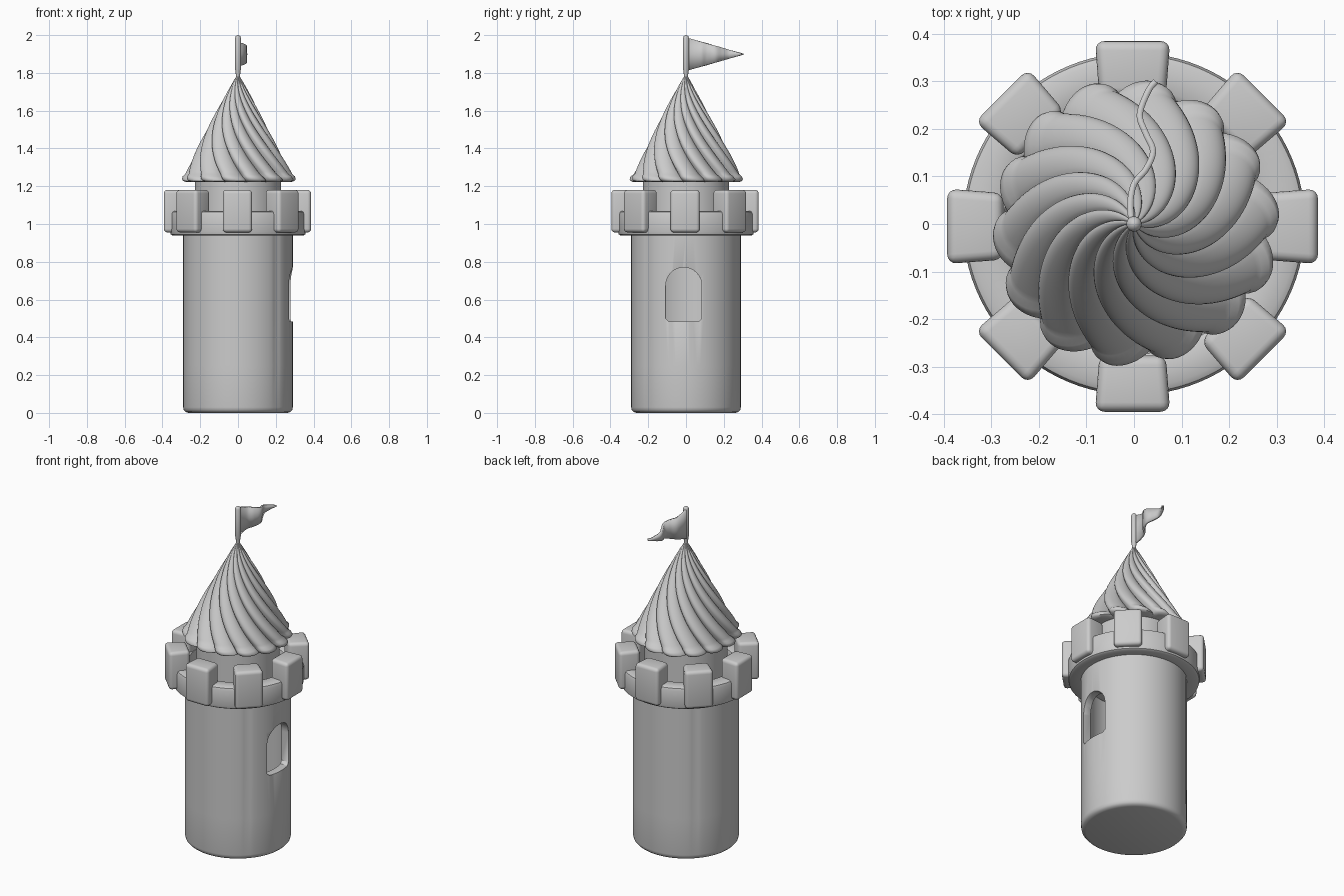
import bpy, bmesh, math
from mathutils import Matrix, Vector

if "Cube" in bpy.data.objects:
    bpy.data.objects.remove(bpy.data.objects["Cube"])

stone = bpy.data.materials.new("pale grey stone")
stone.diffuse_color = (0.6, 0.6, 0.6, 1)
stone.use_nodes = True
stone.node_tree.nodes["Principled BSDF"].inputs["Base Color"].default_value = stone.diffuse_color


def finish(name, bm, angle=40):
    bmesh.ops.recalc_face_normals(bm, faces=bm.faces)
    me = bpy.data.meshes.new(name)
    bm.to_mesh(me)
    bm.free()
    ob = bpy.data.objects.new(name, me)
    bpy.context.collection.objects.link(ob)
    me.materials.append(stone)
    bpy.ops.object.select_all(action='DESELECT')
    ob.select_set(True)
    bpy.context.view_layer.objects.active = ob
    bpy.ops.object.shade_smooth_by_angle(angle=math.radians(angle))
    return ob


def lathe(name, profile, seg=96, shape=None, closed=False, angle=40):
    """Spin (r, z) points; shape(r, z, a) may return an adjusted (r, a)."""
    bm = bmesh.new()
    rings = []
    for r, z in profile:
        ring = []
        for i in range(seg):
            a = 2 * math.pi * i / seg
            rr, aa = shape(r, z, a) if shape else (r, a)
            ring.append(bm.verts.new((rr * math.cos(aa), rr * math.sin(aa), z)))
        rings.append(ring)
    pairs = list(zip(rings, rings[1:]))
    if closed:
        pairs.append((rings[-1], rings[0]))
    else:
        bm.faces.new(rings[0])
        bm.faces.new(rings[-1])
    for lo, hi in pairs:
        for i in range(seg):
            j = (i + 1) % seg
            bm.faces.new((lo[i], lo[j], hi[j], hi[i]))
    return finish(name, bm, angle)


def cut(target, cutter):
    mod = target.modifiers.new("cut", 'BOOLEAN')
    mod.operation, mod.object, mod.solver = 'DIFFERENCE', cutter, 'EXACT'
    cutter.hide_render = True
    cutter.hide_set(True)


# Tower wall with two shallow vertical seams
def seams(r, z, a):
    dip = 0
    for s in (-math.pi / 4, 3 * math.pi / 4):
        d = math.remainder(a - s, 2 * math.pi)
        dip += 0.007 * math.exp(-(d / 0.05) ** 2) * min(1, z / 0.2)
    return r - dip, a


wall = lathe("tower_wall", [(0.262, 0), (0.278, 0.005), (0.287, 0.015), (0.29, 0.03), (0.29, 0.25),
                            (0.29, 0.5), (0.29, 0.75), (0.29, 0.95)], shape=seams)
cut(wall, lathe("cavity_cutter", [(0.245, 0.04), (0.245, 0.92)]))

# Arched window opening on the right side
bm = bmesh.new()
hw, z0, zs, yc = 0.095, 0.485, 0.675, -0.012
outline = [(-hw + 0.015, z0), (hw - 0.015, z0), (hw, z0 + 0.015)]
outline += [(hw * math.cos(math.pi * i / 20), zs + 0.095 * math.sin(math.pi * i / 20)) for i in range(21)]
outline += [(-hw, z0 + 0.015)]
face = bm.faces.new([bm.verts.new((0.1, yc + y, z)) for y, z in outline])
ext = bmesh.ops.extrude_face_region(bm, geom=[face])
bmesh.ops.translate(bm, vec=(0.3, 0, 0), verts=[v for v in ext["geom"] if isinstance(v, bmesh.types.BMVert)])
cut(wall, finish("window_cutter", bm))
bev = wall.modifiers.new("soft_rim", 'BEVEL')
bev.width, bev.segments, bev.angle_limit = 0.008, 2, math.radians(50)

# Battlement ring, its floor, and the drum under the roof
lathe("battlement_ring", [(0.27, 0.945), (0.345, 0.938), (0.356, 0.945), (0.36, 0.96), (0.36, 1.05),
                          (0.355, 1.064), (0.343, 1.07), (0.285, 1.07), (0.274, 1.064), (0.27, 1.05)],
      closed=True)
lathe("walkway_floor", [(0.28, 0.94), (0.28, 1.0)])
lathe("roof_drum", [(0.228, 0.98), (0.228, 1.24)])

# Eight rounded merlons, a little narrower on the inside
for k in range(8):
    bm = bmesh.new()
    bmesh.ops.create_cube(bm, size=1)
    for v in bm.verts:
        outer = v.co.x > 0
        v.co = Vector((0.39 if outer else 0.272, v.co.y * (0.158 if outer else 0.14),
                       1.068 + v.co.z * 0.226))
    bmesh.ops.bevel(bm, geom=bm.edges[:], offset=0.02, segments=4, profile=0.5, affect='EDGES')
    bm.transform(Matrix.Translation((-0.003, -0.005, 0)) @ Matrix.Rotation(k * math.pi / 4, 4, 'Z'))
    finish(f"merlon_{k + 1}", bm, 60)


# Conical roof with twisted overlapping folds
FOLDS, TOP, BASE = 14, 1.785, 1.222


def swirl(r, z, a):
    t = (TOP - z) / (TOP - BASE)
    u = (a * FOLDS / (2 * math.pi)) % 1
    fold = math.sin(math.pi * u ** 0.75) ** 0.7 if u > 0 else 0
    depth = 0.15 if t < 0.97 else 0.12
    wobble = 1 + 0.02 * math.sin(3 * a + 1)
    return r * wobble * (1 - depth + depth * fold), a + 1.75 * t ** 0.9


profile = [(0.2, BASE), (0.28, BASE), (0.297, BASE + 0.006), (0.302, BASE + 0.015), (0.298, BASE + 0.03)]
N = 36
for i in range(N + 1):
    t = 0.92 * (1 - i / N) + 0.006
    profile.append((0.007 + 0.298 * t ** 0.95, TOP - t * (TOP - BASE)))
lathe("swirled_roof", profile, seg=FOLDS * 12, shape=swirl, angle=50)

# Flag pole
lathe("flag_pole", [(0.008, 1.74), (0.011, 1.78), (0.013, 1.81), (0.016, 1.82), (0.016, 1.985),
                    (0.012, 1.994), (0.004, 2.0)], seg=20)

# Wavy triangular pennant
path = [(-0.004, 0), (-0.008, 0.04), (0, 0.084), (0.025, 0.115), (0.04, 0.153),
        (0.025, 0.19), (0.012, 0.23), (0.03, 0.28), (0.046, 0.3)]
bm = bmesh.new()
cols, STEPS = [], 6
for i in range((len(path) - 1) * STEPS + 1):
    k = min(i // STEPS, len(path) - 2)
    f = i / STEPS - k
    p = [Vector(path[max(0, min(len(path) - 1, k + d))]) for d in (-1, 0, 1, 2)]
    q = 0.5 * (2 * p[1] + (p[2] - p[0]) * f + (2 * p[0] - 5 * p[1] + 4 * p[2] - p[3]) * f * f
               + (3 * p[1] - p[0] - 3 * p[2] + p[3]) * f ** 3)
    s = max(0, 1 - q.y / 0.3)
    mid, half = 1.899, 0.003 + 0.086 * s
    cols.append([bm.verts.new((q.x, q.y, mid + half * h)) for h in (-1, 0, 1)])
for a, b in zip(cols, cols[1:]):
    for j in range(2):
        bm.faces.new((a[j], b[j], b[j + 1], a[j + 1]))
flag = finish("pennant", bm, 60)
sol = flag.modifiers.new("thickness", 'SOLIDIFY')
sol.thickness, sol.offset = 0.013, 0
